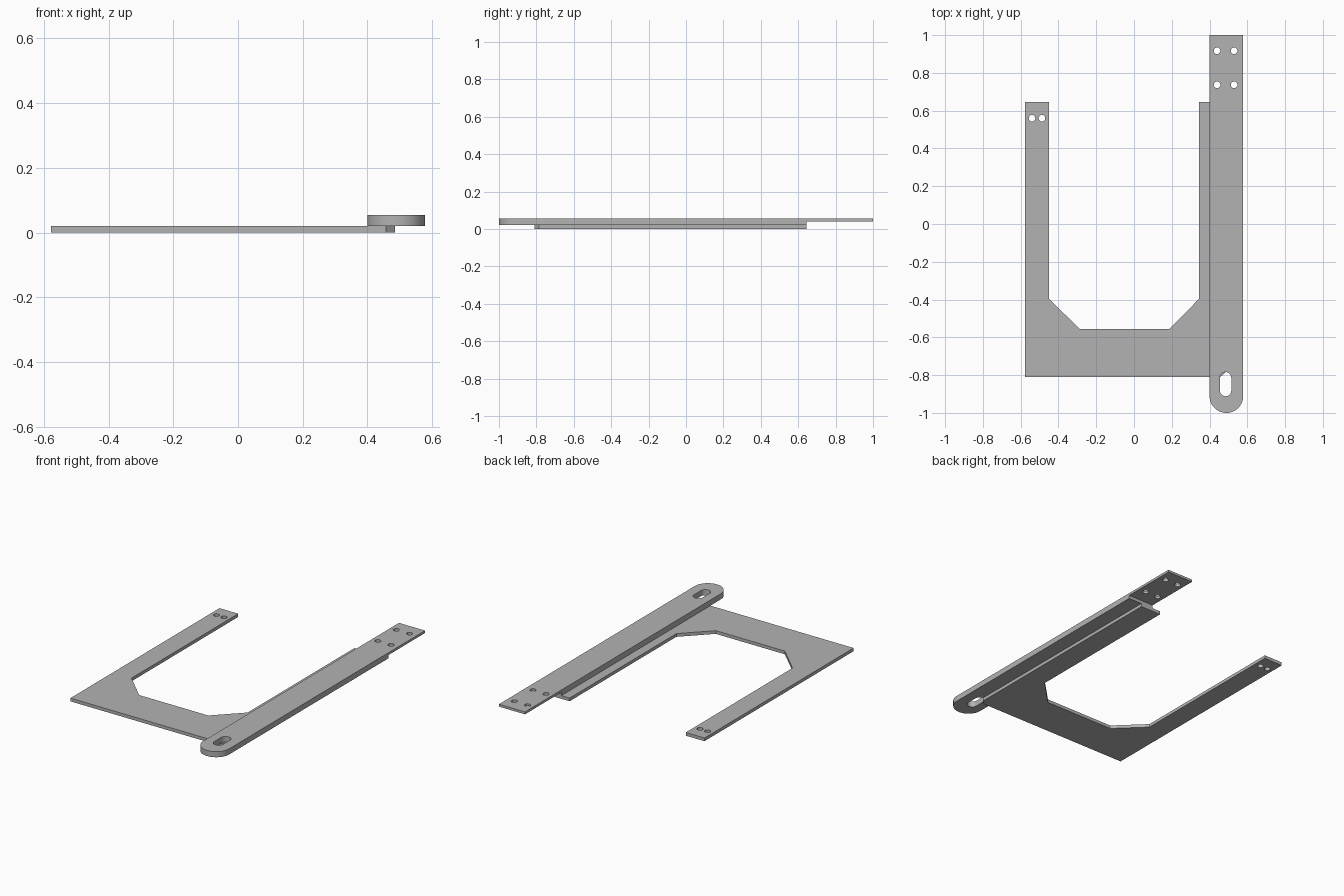
import bpy, bmesh
from math import sin, cos, pi
from mathutils import Vector

cube = bpy.data.objects.get("Cube")
if cube:
    bpy.data.objects.remove(cube, do_unlink=True)

metal = bpy.data.materials.new("plain grey metal")
metal.use_nodes = True
grey = (0.45, 0.45, 0.45, 1)
metal.diffuse_color = grey
metal.node_tree.nodes["Principled BSDF"].inputs["Base Color"].default_value = grey


def arc(cx, cy, r, start, end, n):
    return [(cx + r * cos(start + (end - start) * i / n),
             cy + r * sin(start + (end - start) * i / n)) for i in range(n + 1)]


def circle(cx, cy, r=0.0175, n=24):
    return arc(cx, cy, r, 0, 2 * pi, n)[:-1]


def slot(cx, y0, y1, r):
    return arc(cx, y0, r, pi, 2 * pi, 16) + arc(cx, y1, r, 0, pi, 16)


def plate(name, loops, z0, z1):
    """Extruded flat part: first loop is the outline, the others are holes."""
    bm = bmesh.new()
    edges = []
    for loop in loops:
        vs = [bm.verts.new((x, y, z0)) for x, y in loop]
        edges += [bm.edges.new((a, b)) for a, b in zip(vs, vs[1:] + vs[:1])]
    bmesh.ops.triangle_fill(bm, edges=edges, use_beauty=True, normal=Vector((0, 0, 1)))
    ext = bmesh.ops.extrude_face_region(bm, geom=bm.faces[:], use_keep_orig=True)
    top = [g for g in ext["geom"] if isinstance(g, bmesh.types.BMVert)]
    bmesh.ops.translate(bm, verts=top, vec=(0, 0, z1 - z0))
    bmesh.ops.recalc_face_normals(bm, faces=bm.faces[:])
    me = bpy.data.meshes.new(name)
    bm.to_mesh(me)
    bm.free()
    me.materials.append(metal)
    ob = bpy.data.objects.new(name, me)
    bpy.context.collection.objects.link(ob)
    return ob


LEFT, RIGHT = 0.578, -0.578
BACK, FRONT = 0.645, -0.81
PLATE_TOP, BAR_TOP, TAB_BOTTOM = 0.02, 0.055, 0.04

# U-shaped base plate with chamfered inner corners and a clipped front corner
outline = [(RIGHT, FRONT), (0.457, FRONT), (0.485, -0.785), (0.485, BACK),
           (0.344, BACK), (0.344, -0.397), (0.186, -0.556), (-0.286, -0.556),
           (-0.45, -0.397), (-0.45, BACK), (RIGHT, BACK)]
base = plate("base_plate", [outline, circle(-0.54, 0.56), circle(-0.4875, 0.56)],
             0, PLATE_TOP)

# Long bar with rounded front end, adjustment slot and four mounting holes
inner, mid = 0.4, 0.489
bar_outline = arc(mid, -0.911, LEFT - mid, pi, 2 * pi, 32) + [(LEFT, 1), (inner, 1)]
holes = [circle(x, y) for x in (0.44, 0.53) for y in (0.737, 0.917)]
bar = plate("slotted_bar", [bar_outline, slot(0.485, -0.882, -0.814, 0.03)] + holes,
            PLATE_TOP, BAR_TOP)

# Thin the back end of the bar into a tab
cutter = plate("tab_cutter", [[(0.3, BACK), (0.7, BACK), (0.7, 1.2), (0.3, 1.2)]],
               -0.1, TAB_BOTTOM)
cutter.hide_render = True
mod = bar.modifiers.new("tab step", "BOOLEAN")
mod.operation = "DIFFERENCE"
mod.solver = "EXACT"
mod.object = cutter
bpy.context.view_layer.objects.active = bar
bpy.ops.object.modifier_apply(modifier=mod.name)
bpy.data.objects.remove(cutter, do_unlink=True)

# Smooth round walls, sharp edges elsewhere
bpy.ops.object.select_all(action="DESELECT")
for ob in (base, bar):
    ob.select_set(True)
bpy.context.view_layer.objects.active = bar
bpy.ops.object.shade_smooth_by_angle(angle=pi / 6)
